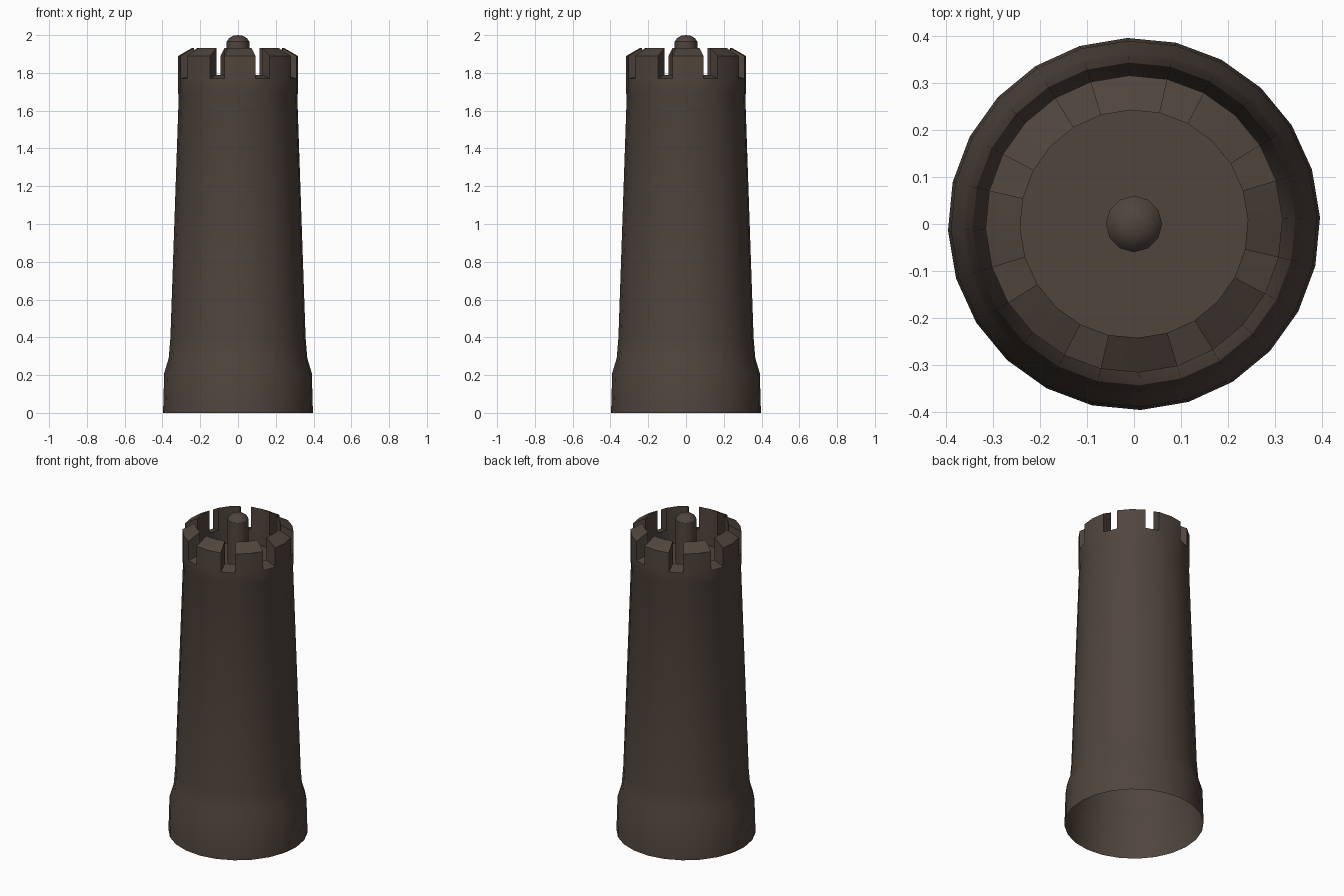
import bpy, bmesh, math

if "Cube" in bpy.data.objects:
    bpy.data.objects.remove(bpy.data.objects["Cube"])

stone = bpy.data.materials.new("dark brown stone")
stone.diffuse_color = (0.080, 0.059, 0.047, 1)
stone.use_nodes = True
stone.node_tree.nodes["Principled BSDF"].inputs["Base Color"].default_value = stone.diffuse_color

N = 24
START = math.radians(2 - 15)     # battlements are turned two degrees


def pt(j, r, z, n=N, start=START):
    a = start + 2 * math.pi * (j % n) / n
    return (r * math.cos(a), r * math.sin(a), z)


def finish(bm, name):
    bmesh.ops.remove_doubles(bm, verts=bm.verts, dist=1e-5)
    bmesh.ops.recalc_face_normals(bm, faces=bm.faces)
    me = bpy.data.meshes.new(name)
    bm.to_mesh(me)
    bm.free()
    me.materials.append(stone)
    ob = bpy.data.objects.new(name, me)
    bpy.context.collection.objects.link(ob)
    bpy.ops.object.select_all(action='DESELECT')
    ob.select_set(True)
    bpy.context.view_layer.objects.active = ob
    bpy.ops.object.shade_smooth_by_angle(angle=math.radians(32))
    return ob


def face(bm, pts):
    bm.faces.new([bm.verts.new(p) for p in pts])


def band(bm, j, r0, z0, r1, z1, n=N, start=START):
    face(bm, [pt(j, r0, z0, n, start), pt(j + 1, r0, z0, n, start),
              pt(j + 1, r1, z1, n, start), pt(j, r1, z1, n, start)])


# Tower: flared foot, tapering shaft, lip and battlements, open underneath
RO, RI, FLOOR = 0.317, 0.243, 1.70
LOW_O, LOW_I, TOP_O, TOP_I = 1.77, 1.79, 1.89, 1.932
shaft = [(0.397, 0), (0.391, 0.21), (0.367, 0.29), (0.358, 0.40),
         (0.314, 1.68), (RO, 1.69), (RO, LOW_O)]
bm = bmesh.new()
for j in range(N):
    for (r0, z0), (r1, z1) in zip(shaft, shaft[1:]):
        band(bm, j, r0, z0, r1, z1)
    band(bm, j, RI, FLOOR, RI, LOW_I)
    if j % 3 < 2:                # merlon: two segments wide
        band(bm, j, RO, LOW_O, RO, TOP_O)
        band(bm, j, RI, LOW_I, RI, TOP_I)
        band(bm, j, RO, TOP_O, RI, TOP_I)
        k = j if j % 3 == 0 else j + 1
        face(bm, [pt(k, RO, LOW_O), pt(k, RI, LOW_I),
                  pt(k, RI, TOP_I), pt(k, RO, TOP_O)])
    else:                        # gap: one segment wide
        band(bm, j, RO, LOW_O, RI, LOW_I)
face(bm, [pt(j, RI, FLOOR) for j in range(N)])
finish(bm, "tower")

# Round-topped post in the middle of the roof
post = [(0.06, FLOOR), (0.06, 1.965), (0.048, 1.983), (0.027, 1.996)]
bm = bmesh.new()
for j in range(12):
    for (r0, z0), (r1, z1) in zip(post, post[1:]):
        band(bm, j, r0, z0, r1, z1, 12, 0)
    face(bm, [pt(j, 0.027, 1.996, 12, 0), pt(j + 1, 0.027, 1.996, 12, 0), (0, 0, 2.0)])
finish(bm, "roof_post")
